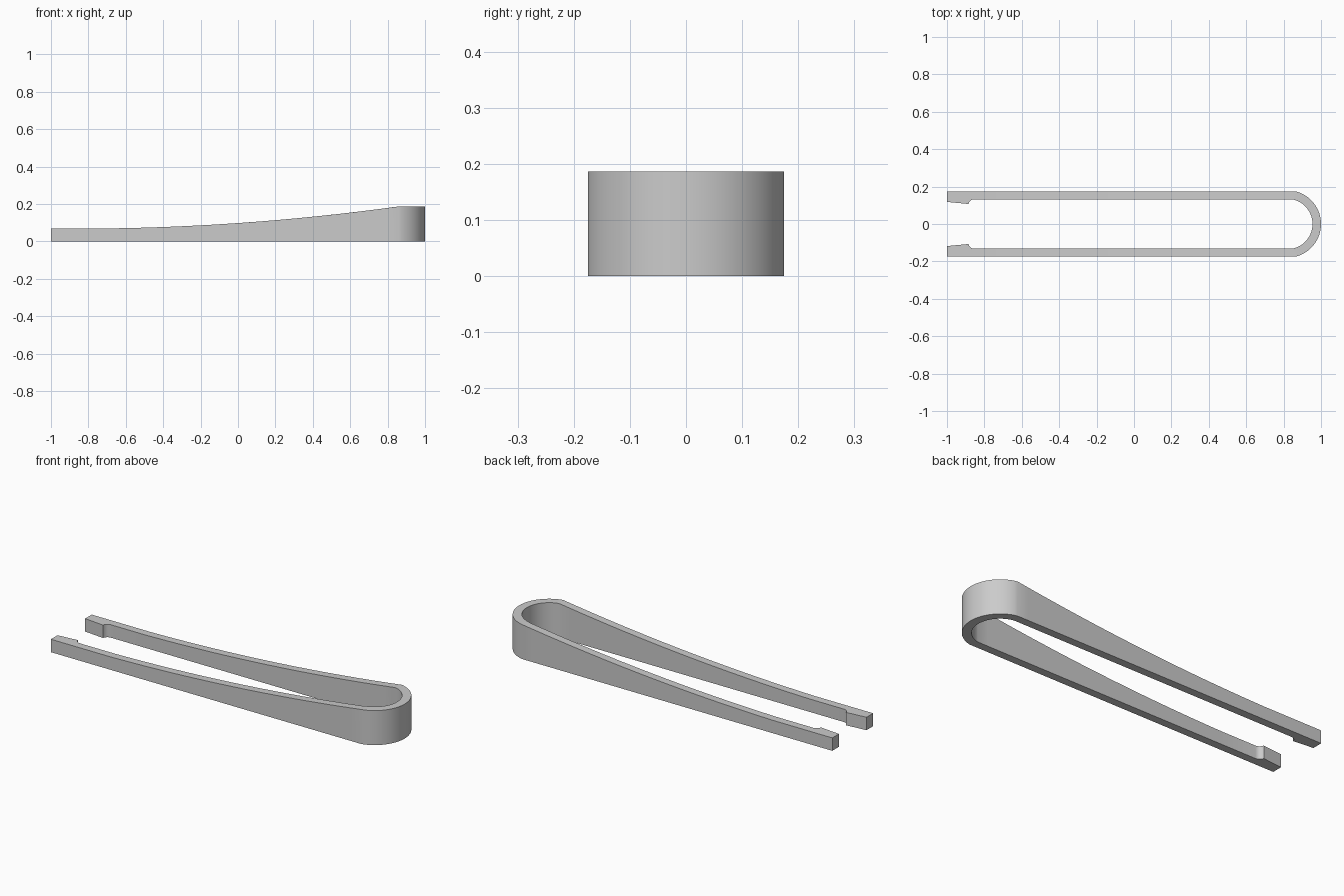
import bpy, bmesh
from math import sin, cos, pi, asin

if "Cube" in bpy.data.objects:
    bpy.data.objects.remove(bpy.data.objects["Cube"])


def height(x):
    # flat at the tips, rising gently to the rounded bend
    t = min(max(x + 0.65, 0.0), 1.51)
    return min(0.07 + 0.0171 * t + 0.04 * t * t, 0.187)


OUT, INN = 0.175, 0.132       # half widths of outer and inner walls
CX, R_OUT, R_INN = 0.82, 0.18, 0.1345

# stations along one arm: (outer point, inner point)
half = [((-1, OUT), (-1, 0.118)), ((-0.885, OUT), (-0.885, 0.107))]

# small concave fillet behind the gripping tip
for i in range(1, 7):
    a = pi * (1 - 0.5 * i / 6)
    x = -0.855 + 0.03 * cos(a)
    half.append(((x, OUT), (x, 0.102 + 0.03 * sin(a))))

# straight arm
half.append(((-0.65, OUT), (-0.65, INN)))
for i in range(1, 25):
    f = i / 24
    half.append(((-0.65 + 1.511 * f, OUT), (-0.65 + 1.497 * f, INN)))

# rounded bend, up to the centre line
a_out, a_inn = asin(OUT / R_OUT), asin(INN / R_INN)
for i in range(1, 17):
    f = 1 - i / 16
    half.append(((CX + R_OUT * cos(a_out * f), R_OUT * sin(a_out * f)),
                 (CX + R_INN * cos(a_inn * f), R_INN * sin(a_inn * f))))

# mirror the arm to complete the U
stations = half + [((o[0], -o[1]), (n[0], -n[1])) for o, n in reversed(half[:-1])]

# loft a rectangular section through the stations
bm = bmesh.new()
rings = []
for (ox, oy), (nx, ny) in stations:
    h_in = height(nx)
    rings.append([bm.verts.new(p) for p in (
        (ox, oy, 0), (ox, oy, height(ox)), (nx, ny, h_in), (nx, ny, 0))])
for a, b in zip(rings, rings[1:]):
    for k in range(4):
        j = (k + 1) % 4
        bm.faces.new((a[k], a[j], b[j], b[k]))
bm.faces.new(rings[0])
bm.faces.new(rings[-1])
bmesh.ops.recalc_face_normals(bm, faces=bm.faces)

mesh = bpy.data.meshes.new("spring_clip")
bm.to_mesh(mesh)
bm.free()
clip = bpy.data.objects.new("spring_clip", mesh)
bpy.context.collection.objects.link(clip)
bpy.context.view_layer.objects.active = clip
clip.select_set(True)
bpy.ops.object.shade_smooth_by_angle(angle=0.5)
